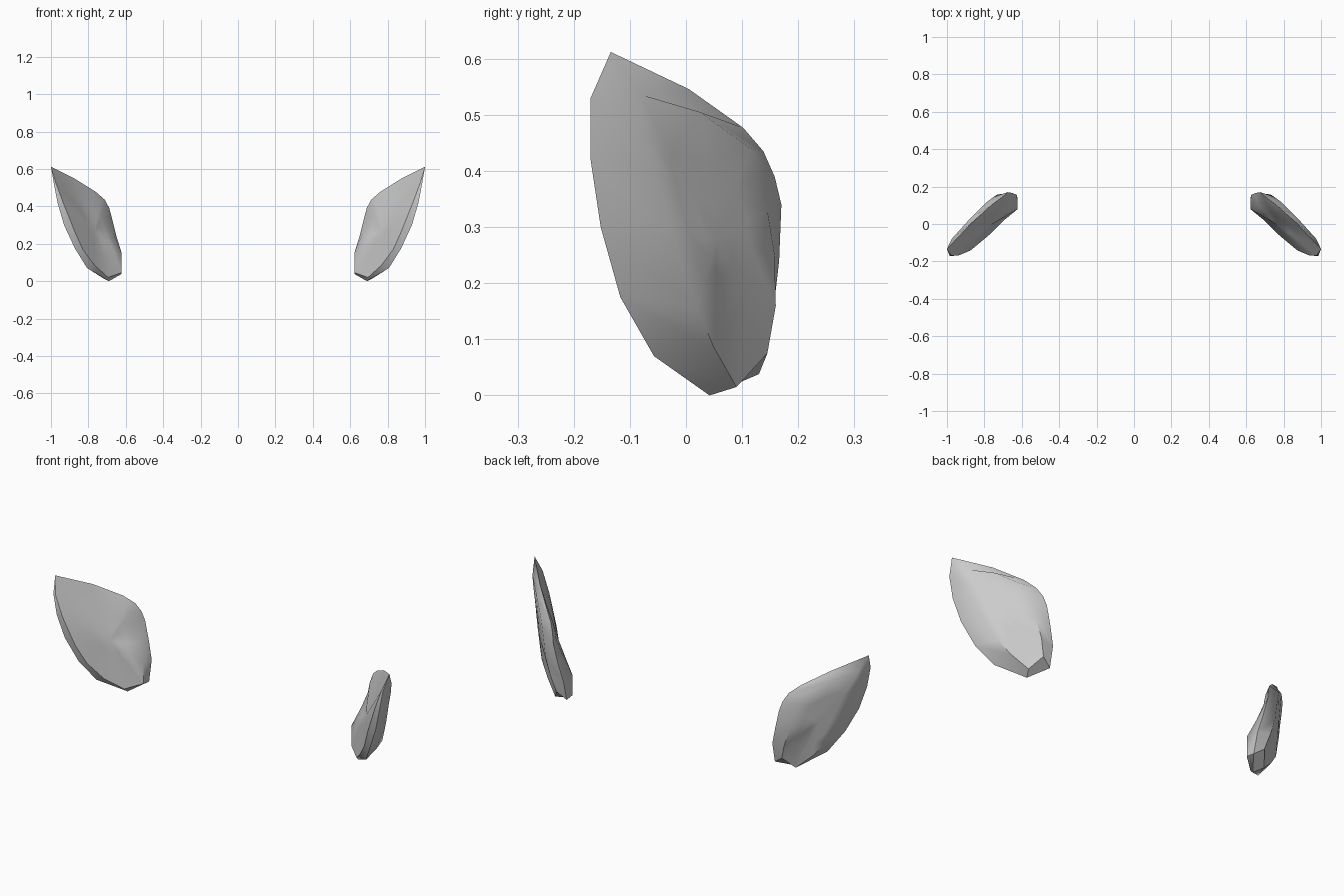
import bpy, bmesh, math
from mathutils import Vector

if "Cube" in bpy.data.objects:
    bpy.data.objects.remove(bpy.data.objects["Cube"])

# Rim of one ear: (front panel edge, outermost rim, back panel edge), from below
# the tip, down the outer side, round the base and up the inner side
TIP = (1.0, -.134, .612)
RIM = [((.976, -.168, .53), (.986, -.17, .53), (.97, -.08, .48)),
       ((.935, -.167, .42), (.965, -.17, .42), (.945, -.06, .41)),
       ((.875, -.142, .27), (.93, -.152, .30), (.905, -.025, .29)),
       ((.83, -.105, .17), (.872, -.117, .175), (.85, .02, .155)),
       ((.767, -.052, .085), (.807, -.057, .07), (.795, .05, .085)),
       ((.695, .02, .02), (.69, .042, 0), (.72, .09, .015)),
       ((.622, .08, .045), (.623, .13, .038), (.675, .145, .075)),
       ((.622, .08, .15), (.625, .155, .145), (.70, .16, .16)),
       ((.665, .10, .25), (.65, .166, .24), (.73, .158, .25)),
       ((.70, .11, .34), (.675, .17, .34), (.75, .145, .33)),
       ((.715, .105, .40), (.688, .158, .39), (.77, .13, .39)),
       ((.735, .095, .43), (.712, .138, .435), (.79, .115, .44)),
       ((.785, .065, .475), (.76, .102, .477), (.88, .025, .505)),
       ((.88, -.01, .54), (.87, .005, .546), (.975, -.08, .536))]


def fill(bm, loop, centre):
    """Close a rim with two inner rings and a centre point."""
    c = Vector(centre)
    rings = [loop]
    for f in (.4, .72):
        rings.append([bm.verts.new(v.co.lerp(c, f)) for v in loop])
    mid = bm.verts.new(c)
    n = len(loop)
    for i in range(n):
        j = (i + 1) % n
        for a, b in zip(rings, rings[1:]):
            bm.faces.new((a[i], a[j], b[j], b[i]))
        bm.faces.new((rings[-1][i], rings[-1][j], mid))


def ear(name, side):
    bm = bmesh.new()
    tip = bm.verts.new(TIP)
    front, rim, back = ([bm.verts.new(p[k]) for p in RIM] for k in range(3))
    # rounded edge: front bevel and back bevel
    for a, b in ((front, rim), (rim, back)):
        for i in range(len(RIM) - 1):
            bm.faces.new((a[i], a[i + 1], b[i + 1], b[i]))
        bm.faces.new((tip, a[0], b[0]))
        bm.faces.new((tip, b[-1], a[-1]))
    bm.faces.new((tip, back[0], back[-1]))
    # front and back panels
    fill(bm, [tip] + front, (.765, -.005, .27))
    fill(bm, back, (.835, .055, .28))
    for v in bm.verts:
        v.co.x *= side
    bmesh.ops.recalc_face_normals(bm, faces=bm.faces)
    me = bpy.data.meshes.new(name)
    bm.to_mesh(me)
    bm.free()
    ob = bpy.data.objects.new(name, me)
    bpy.context.collection.objects.link(ob)
    bpy.ops.object.select_all(action='DESELECT')
    ob.select_set(True)
    bpy.context.view_layer.objects.active = ob
    bpy.ops.object.shade_smooth_by_angle(angle=math.radians(40))


ear("right_ear", 1)
ear("left_ear", -1)
